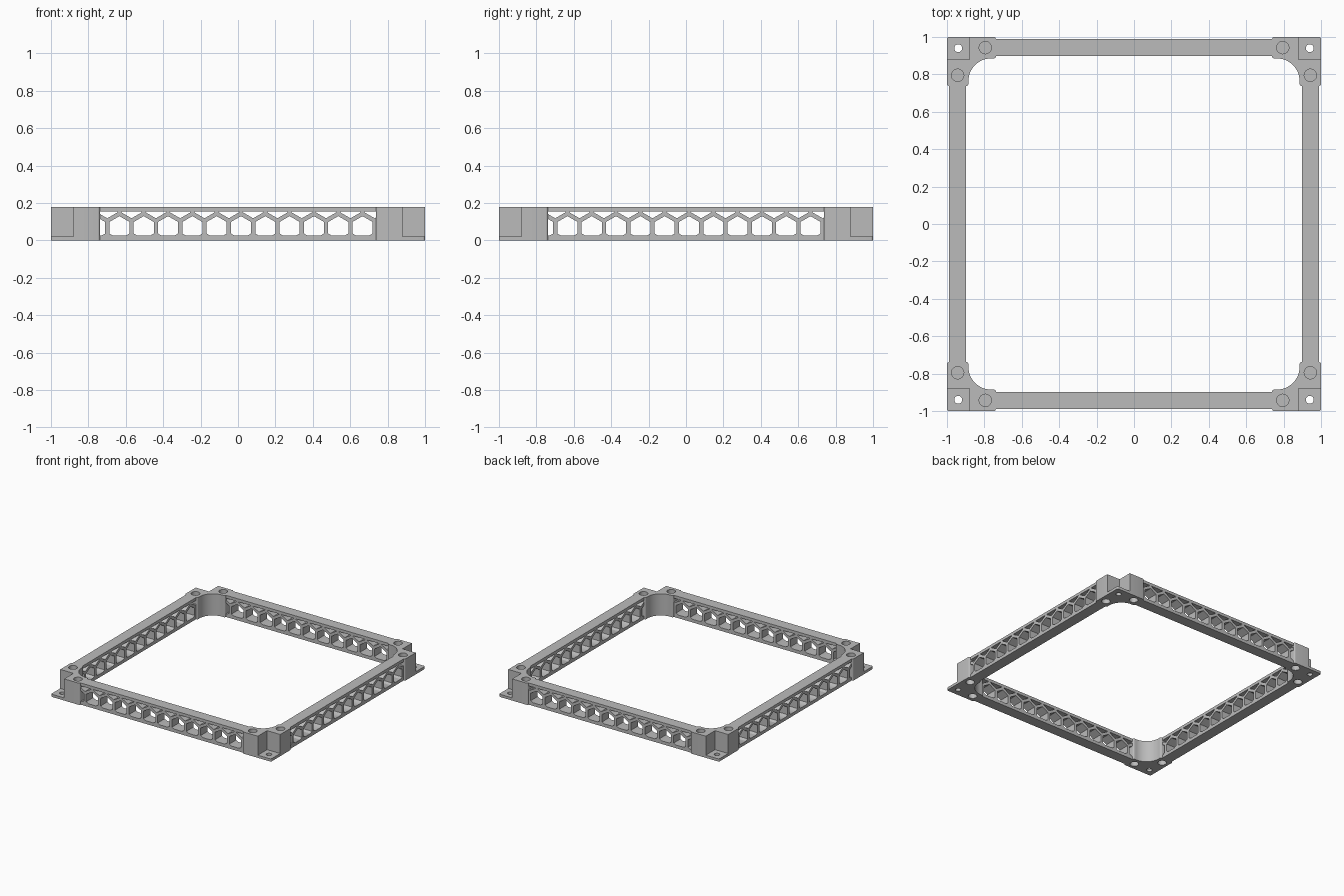
import bpy, bmesh
from math import sin, cos, pi, sqrt
from mathutils import Matrix, Vector

HEIGHT = 0.178
END = 0.738           # where the rails meet the corner blocks
PITCH = 0.13          # honeycomb spacing
HEX_R = 0.062

old = bpy.data.objects.get("Cube")
if old:
    bpy.data.objects.remove(old)

grey = bpy.data.materials.new("grey_plastic")
grey.use_nodes = True
grey.diffuse_color = (0.5, 0.5, 0.5, 1)
grey.node_tree.nodes["Principled BSDF"].inputs["Base Color"].default_value = (0.5, 0.5, 0.5, 1)


def prism(name, outlines, depth, offset):
    """Extrude closed outlines of 3D points along depth, after moving them by offset."""
    bm = bmesh.new()
    for pts in outlines:
        face = bm.faces.new([bm.verts.new(Vector(p) + Vector(offset)) for p in pts])
        ext = bmesh.ops.extrude_face_region(bm, geom=[face])
        verts = [g for g in ext["geom"] if isinstance(g, bmesh.types.BMVert)]
        bmesh.ops.translate(bm, verts=verts, vec=depth)
    bmesh.ops.recalc_face_normals(bm, faces=bm.faces)
    mesh = bpy.data.meshes.new(name)
    bm.to_mesh(mesh)
    bm.free()
    mesh.materials.append(grey)
    obj = bpy.data.objects.new(name, mesh)
    bpy.context.collection.objects.link(obj)
    return obj


def box(name, lo, hi):
    (x0, y0, z0), (x1, y1, z1) = lo, hi
    base = [(x0, y0, z0), (x1, y0, z0), (x1, y1, z0), (x0, y1, z0)]
    return prism(name, [base], (0, 0, z1 - z0), (0, 0, 0))


def arc(cx, cy, r, start, stop, n):
    angles = [(start + (stop - start) * i / n) * pi / 180 for i in range(n + 1)]
    return [(cx + r * cos(a), cy + r * sin(a), 0) for a in angles]


def cylinder(name, x, y, r, z0, z1):
    return prism(name, [arc(x, y, r, 0, 350, 35)], (0, 0, z1 - z0), (0, 0, z0))


def cut(obj, cutter, operation="DIFFERENCE"):
    """Apply one boolean and discard the cutter."""
    cutter.hide_render = True
    mod = obj.modifiers.new("cut", "BOOLEAN")
    mod.object, mod.operation, mod.solver = cutter, operation, "EXACT"
    bpy.context.view_layer.update()
    graph = bpy.context.evaluated_depsgraph_get()
    mesh = bpy.data.meshes.new_from_object(obj.evaluated_get(graph))
    obj.modifiers.clear()
    obj.data = mesh
    bpy.data.objects.remove(cutter)


def place(source, name, angle, offset=(0, 0, 0)):
    obj = bpy.data.objects.new(name, source.data.copy())
    bpy.context.collection.objects.link(obj)
    obj.data.transform(Matrix.Rotation(angle, 4, "Z") @ Matrix.Translation(offset))
    return obj


# Rail with honeycomb openings, along x
rail = box("rail", (-END, -0.045, 0), (END, 0.045, HEIGHT))
cells = []
for row in range(2):
    for i in range(-7, 8):
        cx = 0.016 + (i + row / 2) * PITCH
        cz = 0.068 + row * PITCH * sqrt(3) / 2
        cells.append([(cx + HEX_R * sin(k * pi / 3), -0.1, cz + HEX_R * cos(k * pi / 3))
                      for k in range(6)])
honeycomb = prism("honeycomb", cells, (0, 0.2, 0), (0, 0, 0))
cut(honeycomb, box("window", (-END - 0.01, -0.2, 0.026), (END + 0.01, 0.2, 0.154)), "INTERSECT")
cut(rail, honeycomb)

# Corner block with rounded inner side and softened ends
soft = 0.012
outline = (arc(1 - soft, 1 - soft, soft, 0, 90, 4)
           + arc(END + soft, 1 - soft, soft, 90, 180, 4)
           + arc(END + soft, 0.885 + soft, soft, 180, 270, 4)
           + arc(0.765, 0.765, 0.12, 90, 0, 16)
           + arc(0.885 + soft, END + soft, soft, 180, 270, 4)
           + arc(1 - soft, END + soft, soft, 270, 360, 4))
corner = prism("corner", [outline], (0, 0, HEIGHT), (0, 0, 0))

# Outer notch leaves a screw tab at the bottom
cut(corner, box("notch", (0.88, 0.88, 0.022), (1.1, 1.1, 0.3)))
cut(corner, cylinder("screw_hole", 0.94, 0.94, 0.021, -0.1, 0.1))

# Blind round pockets above and below
for x, y in ((0.795, 0.943), (0.943, 0.795)):
    for z0, z1 in ((HEIGHT - 0.045, 0.3), (-0.1, 0.045)):
        cut(corner, cylinder("pocket", x, y, 0.033, z0, z1))

# Four rails and four corners
parts = [place(rail, "front_rail", 0, (0, -0.943, 0)),
         place(rail, "back_rail", 0, (0, 0.943, 0)),
         place(rail, "left_rail", pi / 2, (0, -0.943, 0)),
         place(rail, "right_rail", pi / 2, (0, 0.943, 0))]
for k, name in enumerate(("back_left", "back_right", "front_right", "front_left")):
    parts.append(place(corner, name + "_corner", k * pi / 2))
for source in (rail, corner):
    bpy.data.objects.remove(source)

# Smooth the round walls, keep the edges sharp
bpy.ops.object.select_all(action="DESELECT")
for obj in parts:
    obj.select_set(True)
bpy.context.view_layer.objects.active = parts[0]
bpy.ops.object.shade_smooth_by_angle(angle=pi / 6)
